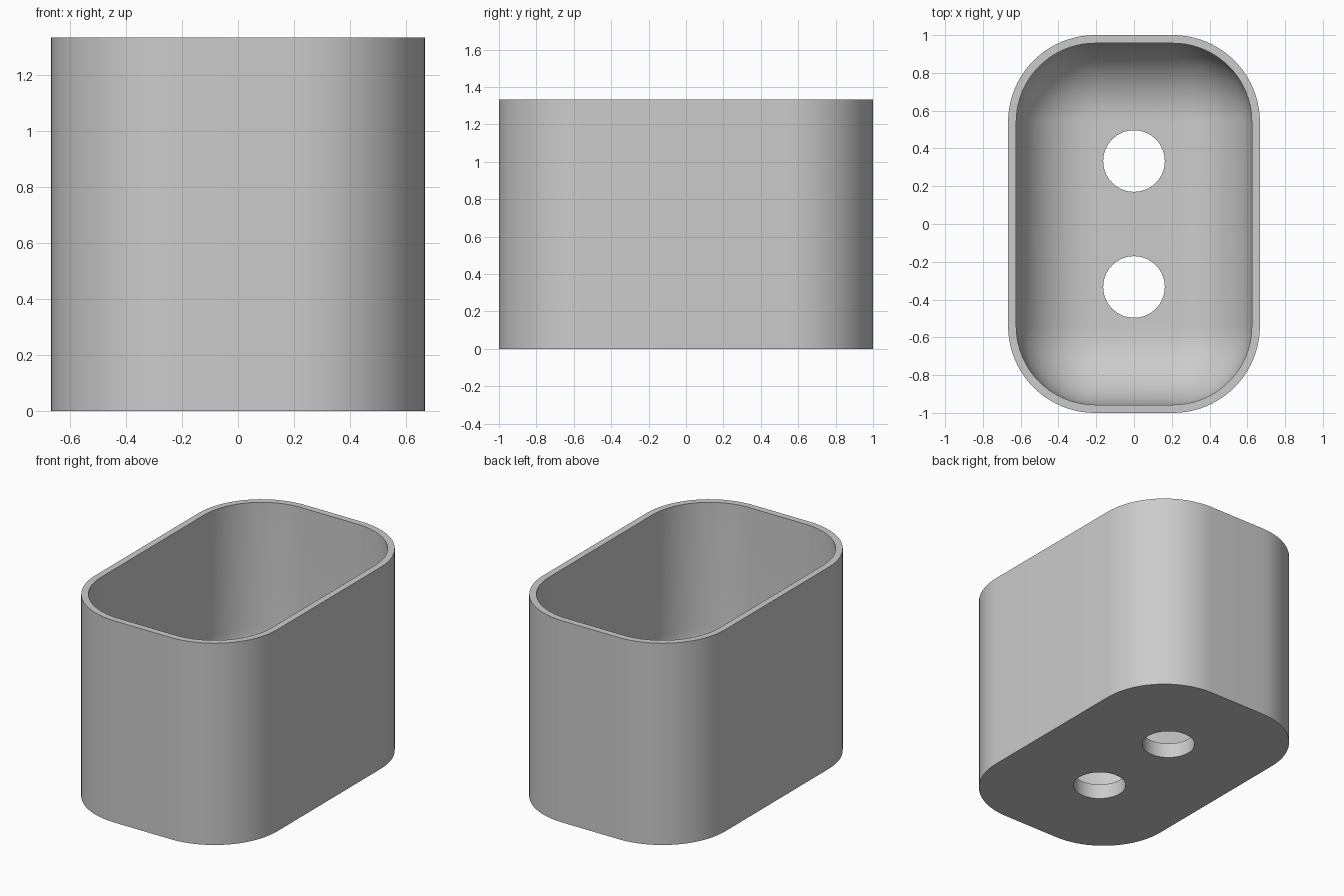
import bpy
import bmesh
from math import sin, cos, pi

cube = bpy.data.objects.get("Cube")
if cube:
    bpy.data.objects.remove(cube, do_unlink=True)

HALF_X, HALF_Y, HEIGHT = 2 / 3, 1.0, 4 / 3
CORNER, WALL, FLOOR = 0.46, 0.043, 0.1
FILLET = 0.4
HOLE_R, HOLE_Y = 0.163, 1 / 3
STEPS, FILLET_STEPS = 20, 14

grey = bpy.data.materials.new("light grey")
grey.use_nodes = True
colour = (0.6, 0.6, 0.6, 1)
grey.diffuse_color = colour
grey.node_tree.nodes["Principled BSDF"].inputs["Base Color"].default_value = colour


def ring(bm, radius, z):
    """Rounded rectangle whose corner arcs share fixed centres."""
    cx, cy = HALF_X - CORNER, HALF_Y - CORNER
    verts = []
    for quarter, (sx, sy) in enumerate([(1, 1), (-1, 1), (-1, -1), (1, -1)]):
        for i in range(STEPS + 1):
            a = (quarter + i / STEPS) * pi / 2
            verts.append(bm.verts.new((sx * cx + radius * cos(a),
                                       sy * cy + radius * sin(a), z)))
    return verts


# Profile from outer base, over the rim, down the inside and round the fillet
inner = CORNER - WALL
profile = [(CORNER, 0), (CORNER, HEIGHT), (inner, HEIGHT)]
for i in range(FILLET_STEPS + 1):
    a = i / FILLET_STEPS * pi / 2
    profile.append((inner - FILLET * (1 - cos(a)), FLOOR + FILLET * (1 - sin(a))))

# Container shell
bm = bmesh.new()
rings = [ring(bm, r, z) for r, z in profile]
for low, high in zip(rings, rings[1:]):
    for i in range(len(low)):
        j = (i + 1) % len(low)
        bm.faces.new((low[i], low[j], high[j], high[i]))
bm.faces.new(list(reversed(rings[0])))
bm.faces.new(rings[-1])
bmesh.ops.recalc_face_normals(bm, faces=bm.faces)
mesh = bpy.data.meshes.new("container")
bm.to_mesh(mesh)
bm.free()
container = bpy.data.objects.new("container", mesh)
bpy.context.collection.objects.link(container)
mesh.materials.append(grey)

# Two drain holes through the floor
for side in (-1, 1):
    bpy.ops.mesh.primitive_cylinder_add(vertices=64, radius=HOLE_R, depth=0.6,
                                        location=(0, side * HOLE_Y, 0))
    cutter = bpy.context.object
    cutter.name = "drain_hole_cutter"
    cutter.hide_render = True
    cutter.data.materials.append(grey)
    cut = container.modifiers.new("drain_hole", 'BOOLEAN')
    cut.operation = 'DIFFERENCE'
    cut.solver = 'EXACT'
    cut.object = cutter
    bpy.context.view_layer.objects.active = container
    bpy.ops.object.modifier_apply(modifier=cut.name)
    bpy.data.objects.remove(cutter, do_unlink=True)

bpy.ops.object.select_all(action='DESELECT')
container.select_set(True)
bpy.context.view_layer.objects.active = container
bpy.ops.object.shade_smooth_by_angle(angle=pi / 6)
